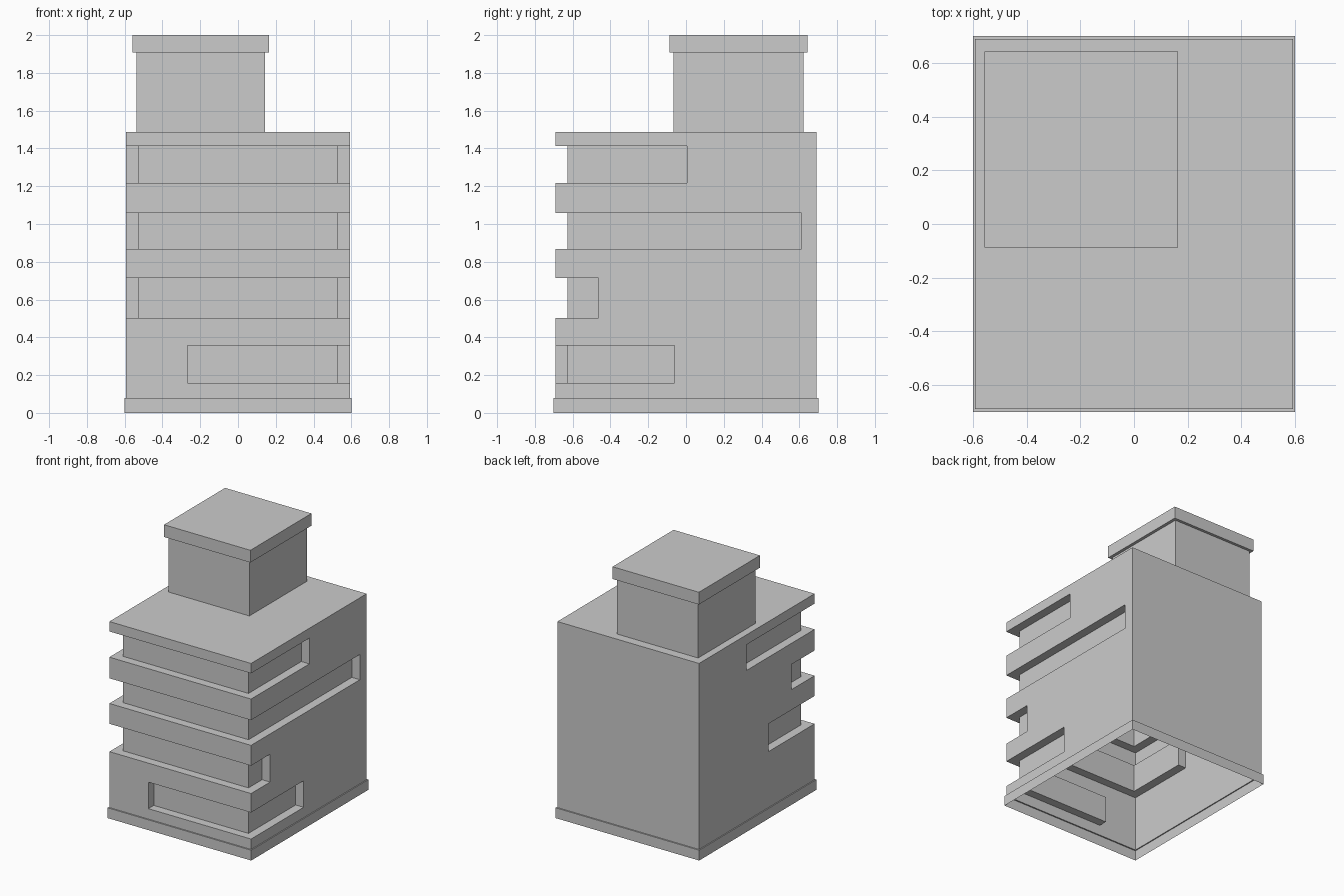
import bpy, bmesh

if "Cube" in bpy.data.objects:
    bpy.data.objects.remove(bpy.data.objects["Cube"])


def make_object(name, bm):
    bmesh.ops.recalc_face_normals(bm, faces=bm.faces[:])
    mesh = bpy.data.meshes.new(name)
    bm.to_mesh(mesh)
    bm.free()
    obj = bpy.data.objects.new(name, mesh)
    bpy.context.collection.objects.link(obj)
    return obj


def stack(name, loops):
    """Join outlines of equal point count, capped at both ends."""
    bm = bmesh.new()
    rings = [[bm.verts.new(p) for p in loop] for loop in loops]
    for a, b in zip(rings, rings[1:]):
        n = len(a)
        for i in range(n):
            j = (i + 1) % n
            bm.faces.new((a[i], a[j], b[j], b[i]))
    bm.faces.new(rings[0][::-1])
    bm.faces.new(rings[-1])
    return make_object(name, bm)


def rect(x0, x1, y0, y1, z):
    return [(x0, y0, z), (x1, y0, z), (x1, y1, z), (x0, y1, z)]


# Building shell: plinth, main block, rooftop tower and its cap
plinth = (-0.602, 0.602, -0.702, 0.702)
block = (-0.594, 0.594, -0.692, 0.692)
tower = (-0.538, 0.142, -0.066, 0.623)
cap = (-0.559, 0.165, -0.087, 0.644)
levels = [(plinth, 0), (plinth, 0.078), (block, 0.078), (block, 1.488),
          (tower, 1.488), (tower, 1.907), (cap, 1.907), (cap, 2.0)]
building = stack("building", [rect(*r, z) for r, z in levels])

# Window bands wrapping the front corners
IX, IY = 0.527, -0.627   # recessed wall planes
OX, OY = 0.8, -0.9       # outside the block


def band(z0, z1, right_end, left_end=None, front_start=None):
    if left_end is None:
        pts = [(front_start, IY), (front_start, OY)]
    else:
        pts = [(-IX, IY), (-IX, left_end), (-OX, left_end), (-OX, OY)]
    pts += [(OX, OY), (OX, right_end), (IX, right_end), (IX, IY)]
    cutter = stack("window_band_cutter", [[(x, y, z) for x, y in pts] for z in (z0, z1)])
    cutter.hide_render = True
    mod = building.modifiers.new("window_band", 'BOOLEAN')
    mod.operation = 'DIFFERENCE'
    mod.solver = 'EXACT'
    mod.object = cutter
    return cutter


cutters = [
    band(1.218, 1.413, 0.006, left_end=0.124),
    band(0.867, 1.058, 0.611, left_end=-0.418),
    band(0.502, 0.713, -0.464, left_end=-0.141),
    band(0.157, 0.358, -0.062, front_start=-0.267),
]

# Bake the cuts, then open the underside
bpy.context.view_layer.update()
evaluated = building.evaluated_get(bpy.context.evaluated_depsgraph_get())
bm = bmesh.new()
bm.from_mesh(evaluated.to_mesh())
evaluated.to_mesh_clear()
underside = [f for f in bm.faces if all(v.co.z < 1e-4 for v in f.verts)]
bmesh.ops.delete(bm, geom=underside, context='FACES')
building.modifiers.clear()
bm.to_mesh(building.data)
bm.free()
for c in cutters:
    bpy.data.objects.remove(c, do_unlink=True)
